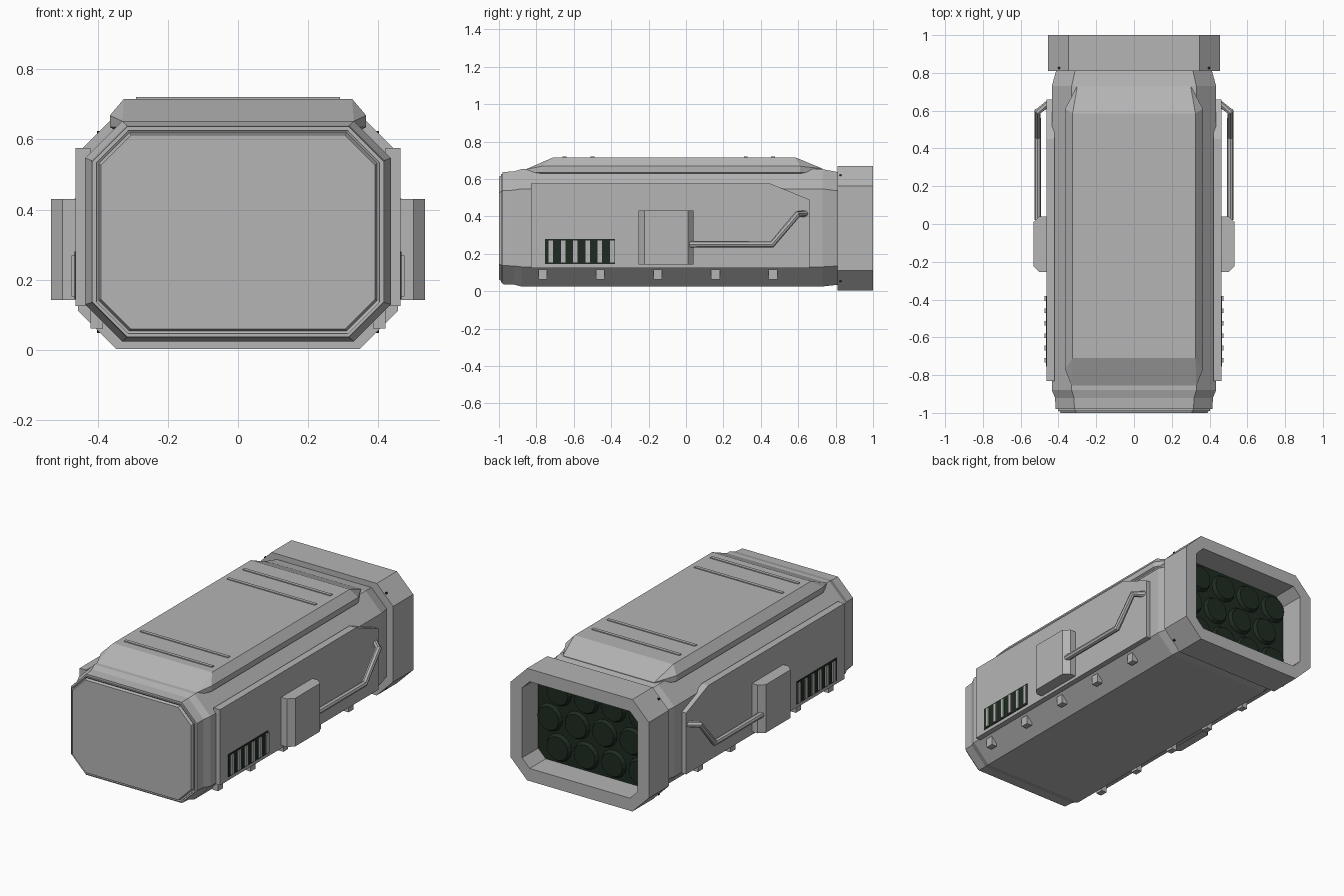
import bpy, bmesh, math
from mathutils import Vector

if "Cube" in bpy.data.objects:
    bpy.data.objects.remove(bpy.data.objects["Cube"])


def material(name, rgb):
    m = bpy.data.materials.new(name)
    m.use_nodes = True
    m.diffuse_color = (*rgb, 1)
    m.node_tree.nodes["Principled BSDF"].inputs["Base Color"].default_value = (*rgb, 1)
    return m


GREY = material("hull grey", (0.46, 0.46, 0.46))
DARK = material("dark green", (0.013, 0.024, 0.015))


def finish(name, bm, mat=GREY):
    bmesh.ops.recalc_face_normals(bm, faces=bm.faces)
    me = bpy.data.meshes.new(name)
    bm.to_mesh(me)
    bm.free()
    me.materials.append(mat)
    ob = bpy.data.objects.new(name, me)
    bpy.context.collection.objects.link(ob)
    return ob


def loft(name, sections, mat=GREY):
    """Skin chamfered rectangles given as (y, half width, bottom, top, chamfer)."""
    bm = bmesh.new()
    rings = []
    for y, w, b, t, c in sections:
        pts = [(w - c, b), (w, b + c), (w, t - c), (w - c, t),
               (c - w, t), (-w, t - c), (-w, b + c), (c - w, b)]
        rings.append([bm.verts.new((x, y, z)) for x, z in pts])
    for r, s in zip(rings, rings[1:]):
        for i in range(8):
            j = (i + 1) % 8
            bm.faces.new((r[i], r[j], s[j], s[i]))
    bm.faces.new(rings[0])
    bm.faces.new(rings[-1])
    return finish(name, bm, mat)


def hull(name, points, mat=GREY):
    bm = bmesh.new()
    vs = [bm.verts.new(p) for p in points]
    bmesh.ops.convex_hull(bm, input=vs)
    bmesh.ops.dissolve_limit(bm, angle_limit=0.01, verts=bm.verts, edges=bm.edges)
    return finish(name, bm, mat)


def box(name, x, y, z, mat=GREY):
    return hull(name, [(a, b, c) for a in x for b in y for c in z], mat)


def prism(name, outline, axis, lo, hi, mat=GREY):
    """Extrude an outline along x (outline is y,z) or z (outline is x,y)."""
    pts = []
    for d in (lo, hi):
        pts += [(d, a, b) if axis == "x" else (a, b, d) for a, b in outline]
    return hull(name, pts, mat)


def mirrored(ob):
    """Copy a left side part onto the right side."""
    bm = bmesh.new()
    bm.from_mesh(ob.data)
    for v in bm.verts:
        v.co.x *= -1
    name = ob.name
    ob.name = "left_" + name
    return finish("right_" + name, bm, ob.data.materials[0])


# Main hull, front cap with a groove around its panel
loft("main_body", [(-0.98, 0.415, 0.037, 0.637, 0.1), (-0.92, 0.418, 0.035, 0.64, 0.1),
                   (-0.88, 0.435, 0.025, 0.652, 0.105), (0.73, 0.435, 0.025, 0.652, 0.105),
                   (0.82, 0.41, 0.035, 0.635, 0.1)])
loft("front_cap", [(-0.97, 0.403, 0.047, 0.625, 0.09), (-0.99, 0.403, 0.047, 0.625, 0.09),
                   (-0.985, 0.396, 0.054, 0.618, 0.087), (-1.0, 0.39, 0.06, 0.612, 0.085)])

# Rear collar with a recessed opening
loft("rear_collar", [(0.81, 0.455, 0.003, 0.67, 0.108), (1.0, 0.455, 0.003, 0.67, 0.108),
                     (1.0, 0.38, 0.078, 0.595, 0.05), (0.84, 0.38, 0.078, 0.595, 0.05)])
loft("rear_recess_panel", [(0.835, 0.379, 0.079, 0.594, 0.05), (0.85, 0.379, 0.079, 0.594, 0.05)], DARK)

# Rounded cargo lumps packed in the recess
bm = bmesh.new()
for row in range(3):
    for col in range(4):
        x = -0.27 + 0.18 * col + (0.03 if row % 2 else -0.03)
        z = 0.17 + 0.165 * row
        made = bmesh.ops.create_cone(bm, cap_ends=True, segments=16, radius1=0.085,
                                     radius2=0.07, depth=0.025)["verts"]
        for v in made:
            v.co = Vector((x + v.co.x, 0.857 + v.co.z, z + v.co.y))
finish("recess_lumps", bm, DARK)

# Raised roof hatch with sloped ends and thin ribs
hatch = []
for s in (-1, 1):
    for w, y, z in [(0.33, -0.855, 0.652), (0.365, -0.77, 0.668), (0.365, 0.61, 0.668),
                    (0.30, 0.73, 0.655), (0.325, -0.71, 0.715), (0.325, 0.585, 0.715),
                    (0.33, -0.855, 0.635), (0.365, -0.77, 0.635), (0.365, 0.61, 0.635),
                    (0.30, 0.73, 0.635), (0.34, -0.77, 0.62), (0.34, 0.61, 0.62)]:
        hatch.append((s * w, y, z))
hull("roof_hatch", hatch)
for y in (-0.65, -0.5, 0.32, 0.465):
    box("roof_rib", (-0.29, 0.29), (y - 0.01, y + 0.01), (0.71, 0.72))

# Side plate and equipment box
mirrored(prism("side_plate", [(-0.83, 0.125), (-0.83, 0.575), (0.45, 0.575), (0.66, 0.49), (0.66, 0.125)],
               "x", 0.42, 0.463))
mirrored(prism("side_box", [(0.45, -0.255), (0.5, -0.255), (0.533, -0.222), (0.533, 0.01),
                            (0.5, 0.04), (0.45, 0.04)], "z", 0.143, 0.43))

# Vent backing and fins
mirrored(box("vent_panel", (0.46, 0.466), (-0.755, -0.38), (0.145, 0.28), DARK))
for i in range(6):
    y = -0.722 + 0.0655 * i
    mirrored(box("vent_fin", (0.46, 0.474), (y - 0.012, y + 0.012), (0.152, 0.27)))

# Blocks along the lower chamfer
for i in range(5):
    y = -0.765 + 0.3075 * i
    mirrored(box("lower_block", (0.385, 0.42), (y - 0.023, y + 0.023), (0.062, 0.115)))

# Small pins on the collar corners
for z in (0.055, 0.618):
    mirrored(box("collar_pin", (0.39, 0.402), (0.82, 0.832), (z - 0.006, z + 0.006), DARK))

# Bent grab handle: an eight sided tube swept along a path
path = [Vector(p) for p in [(0.51, 0.02, 0.25), (0.51, 0.46, 0.25), (0.51, 0.595, 0.41), (0.45, 0.64, 0.415)]]
bm = bmesh.new()
rings = []
for i, p in enumerate(path):
    before = (p - path[i - 1]).normalized() if i else Vector((0, 1, 0))
    after = (path[i + 1] - p).normalized() if i + 1 < len(path) else before
    t = (before + after).normalized()
    u = Vector((1, 0, 0))
    u = (u - t * u.dot(t)).normalized()
    v = t.cross(u)
    rings.append([bm.verts.new(p + 0.018 * (u * math.cos(a) + v * math.sin(a)))
                  for a in (math.tau * k / 8 for k in range(8))])
for r, s in zip(rings, rings[1:]):
    for k in range(8):
        j = (k + 1) % 8
        bm.faces.new((r[k], r[j], s[j], s[k]))
bm.faces.new(rings[0])
bm.faces.new(rings[-1])
mirrored(finish("grab_handle", bm))
